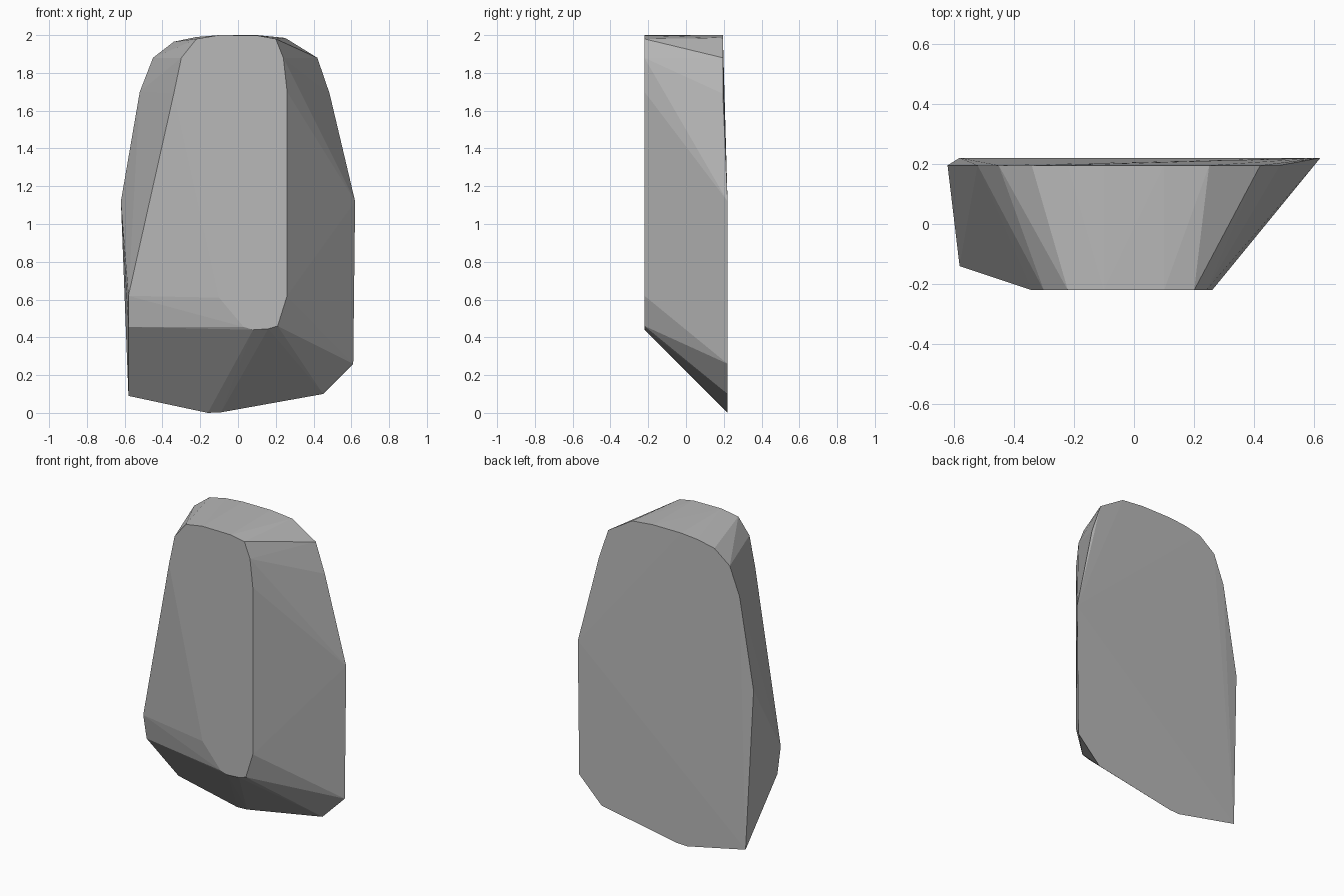
import bpy
import bmesh

# Remove the default cube only
default_cube = bpy.data.objects.get("Cube")
if default_cube:
    bpy.data.objects.remove(default_cube, do_unlink=True)


def flat_material(name, colour):
    material = bpy.data.materials.new(name)
    material.use_nodes = True
    material.diffuse_color = colour
    shader = next(n for n in material.node_tree.nodes if n.type == "BSDF_PRINCIPLED")
    shader.inputs["Base Color"].default_value = colour
    return material


def outline(points, depth):
    """Place an (x, z) outline at a fixed depth along y."""
    return [(x, depth, z) for x, z in points]


def hull_object(name, points, material):
    """Wrap a faceted convex shell around the outlines."""
    bm = bmesh.new()
    for point in points:
        bm.verts.new(point)
    result = bmesh.ops.convex_hull(bm, input=bm.verts[:])
    unused = {v for key in ("geom_interior", "geom_unused")
              for v in result[key] if isinstance(v, bmesh.types.BMVert)}
    bmesh.ops.delete(bm, geom=list(unused), context="VERTS")
    bmesh.ops.recalc_face_normals(bm, faces=bm.faces[:])
    mesh = bpy.data.meshes.new(name)
    bm.to_mesh(mesh)
    bm.free()
    mesh.materials.append(material)
    obj = bpy.data.objects.new(name, mesh)
    bpy.context.scene.collection.objects.link(obj)
    return obj


FRONT, BACK, BACK_TOP = -0.22, 0.22, 0.195

# Narrow flat face at the front
front_face = outline([
    (0.26, 0.62), (0.21, 0.46), (0.16, 0.445), (0.08, 0.44), (0.03, 0.455),
    (-0.1, 0.61), (-0.34, 1.69), (-0.3, 1.88), (-0.22, 1.98), (-0.1, 2),
    (0.1, 1.998), (0.2, 1.98), (0.24, 1.88), (0.26, 1.7)], FRONT)

# Broad back, leaning slightly forward in its upper half
back_lower = outline([
    (0.62, 1.12), (0.61, 0.26), (0.45, 0.1), (-0.09, 0.003),
    (-0.16, 0), (-0.58, 0.09)], BACK)
back_upper = outline([
    (-0.62, 1.12), (-0.52, 1.7), (-0.45, 1.88), (-0.34, 1.965), (-0.22, 1.99),
    (-0.1, 2), (0.1, 2), (0.25, 1.985), (0.42, 1.88), (0.485, 1.69)], BACK_TOP)

# Bulging corner on the lower side
side_corner = [(-0.58, -0.14, 0.62), (-0.58, -0.105, 0.455)]

stone = flat_material("stone grey", (0.48, 0.48, 0.48, 1))
hull_object("rock_slab", front_face + back_lower + back_upper + side_corner, stone)
